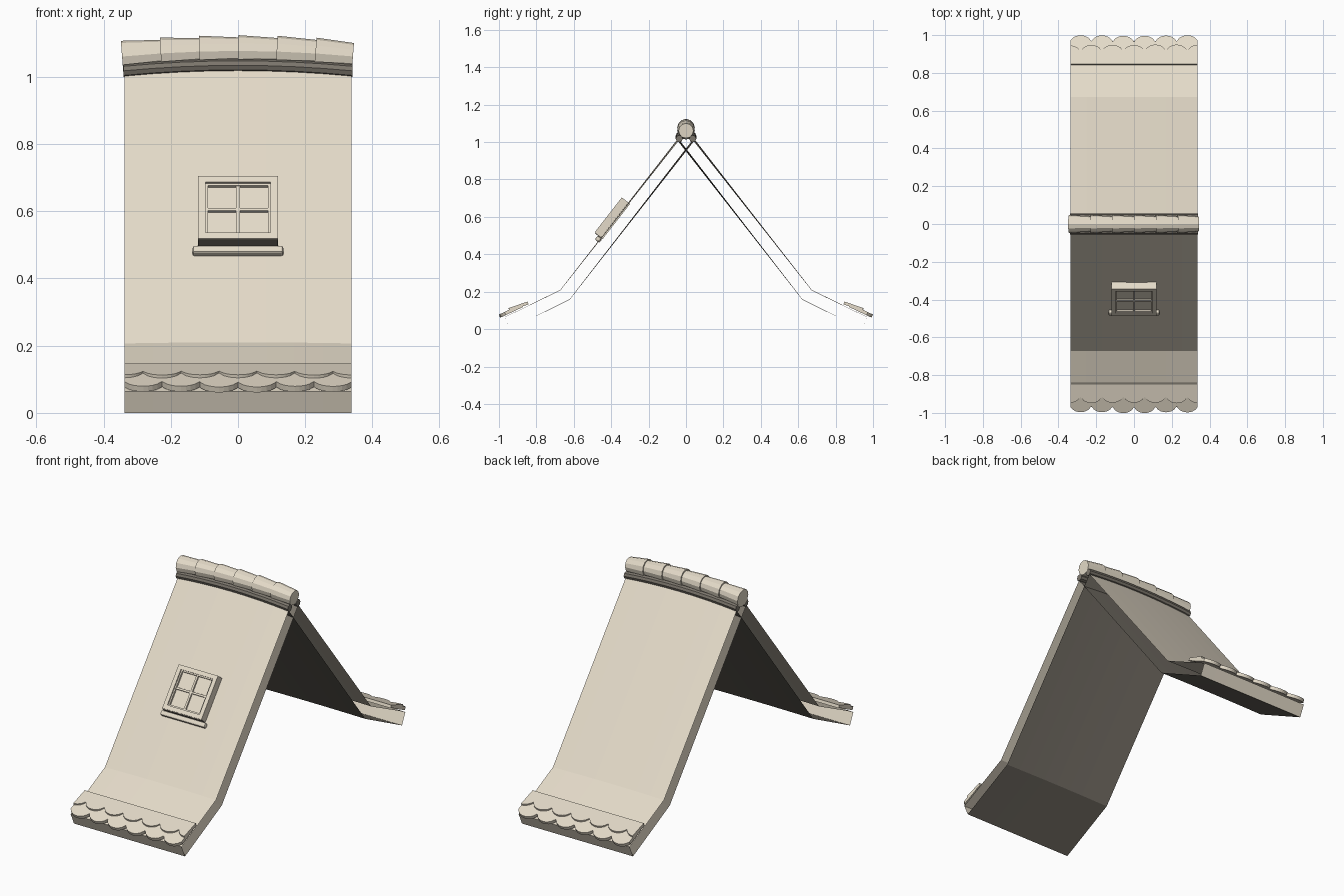
import bpy, bmesh, math, random
from mathutils import Matrix, Vector

if "Cube" in bpy.data.objects:
    bpy.data.objects.remove(bpy.data.objects["Cube"])

random.seed(2)
HW = 0.337                      # half width of the roof section


def material(name, col):
    m = bpy.data.materials.new(name)
    m.diffuse_color = (*col, 1)
    m.use_nodes = True
    m.node_tree.nodes["Principled BSDF"].inputs["Base Color"].default_value = m.diffuse_color
    return m


beige = material("warm beige", (0.78, 0.71, 0.585))
dark = material("dark taupe", (0.20, 0.18, 0.15))


def finish(bm, name, mats=(beige,), recalc=True):
    if recalc:
        bmesh.ops.recalc_face_normals(bm, faces=bm.faces)
    me = bpy.data.meshes.new(name)
    bm.to_mesh(me)
    bm.free()
    for m in mats:
        me.materials.append(m)
    ob = bpy.data.objects.new(name, me)
    bpy.context.collection.objects.link(ob)
    return ob


def sag(x):
    return -0.016 * (x / HW) ** 2


# Roof slope: open-sided folded shell, slightly bowed; dark lining underneath
def slope(name, turn):
    prof = [(0.042, 1.02), (-0.622, 0.16), (-0.94, 0.0),
            (-0.969, 0.064), (-0.672, 0.21), (-0.042, 1.02)]
    bm = bmesh.new()
    n = 8
    cols = []
    for i in range(n + 1):
        x = -HW + 2 * HW * i / n
        cols.append([bm.verts.new(turn @ Vector((x, y, z + sag(x) * z))) for y, z in prof])
    for a, b in zip(cols, cols[1:]):
        for j in range(len(prof) - 1):
            f = bm.faces.new((b[j], b[j + 1], a[j + 1], a[j]))
            f.material_index = 1 if j < 2 else 0
    finish(bm, name, (beige, dark), False)


# Scalloped eave tiles: one course of round-ended plates
def course(name, turn, tip, top, thick, offset):
    w = 0.113
    tip, top = Vector((0, *tip)), Vector((0, *top))
    d = (top - tip).normalized()
    length = (top - tip).length
    up = Vector((0, -d.z, d.y)) * thick
    bm = bmesh.new()
    for k in range(-4, 5):
        c = (k + offset) * w
        x0, x1 = max(c - w / 2, -HW), min(c + w / 2, HW)
        if x1 - x0 < 0.01:
            continue
        jit = random.uniform(-0.003, 0.003)
        pts = []
        for i in range(9):
            x = x0 + (x1 - x0) * i / 8
            u = (x - c) / (w / 2)
            arc = 0.055 * (1 - math.sqrt(1 - 0.85 * u * u))
            pts.append(tip + d * (arc + jit) + Vector((x, 0, 0)))
        for x in (x1, x0):
            pts.append(tip + d * length + Vector((x, 0, 0)))
        lo = [bm.verts.new(turn @ p) for p in pts]
        hi = [bm.verts.new(turn @ (p + up)) for p in pts]
        bm.faces.new(lo[::-1])
        bm.faces.new(hi)
        for i in range(len(pts)):
            j = (i + 1) % len(pts)
            bm.faces.new((lo[i], lo[j], hi[j], hi[i]))
    finish(bm, name)


# Dark rod under the ridge tiles, following the bow
def rail(name, turn):
    bm = bmesh.new()
    n, sides, r = 8, 8, 0.019
    rings = []
    for i in range(n + 1):
        x = -0.34 + 0.68 * i / n
        rings.append([bm.verts.new(turn @ Vector((
            x, -0.036 + r * math.cos(2 * math.pi * j / sides),
            1.034 + sag(x) + r * math.sin(2 * math.pi * j / sides)))) for j in range(sides)])
    for a, b in zip(rings, rings[1:]):
        for j in range(sides):
            k = (j + 1) % sides
            bm.faces.new((a[j], a[k], b[k], b[j]))
    bm.faces.new(rings[0])
    bm.faces.new(rings[-1])
    finish(bm, name, (dark,))


for side, ang in (("front", 0), ("back", math.pi)):
    turn = Matrix.Rotation(ang, 3, 'Z')
    slope(side + "_roof_slope", turn)
    course(side + "_lower_tiles", turn, (-0.991, 0.062), (-0.87, 0.119), 0.018, 0.5)
    course(side + "_upper_tiles", turn, (-0.942, 0.098), (-0.842, 0.132), 0.016, 0.0)
    rail(side + "_ridge_rail", turn)

# Ridge cap: overlapping tapered round tiles
bm = bmesh.new()
for i in range(6):
    x0 = -0.345 + 0.115 * i
    x1 = min(x0 + 0.125, 0.342)
    a = Vector((x0, 0, 1.077 + sag(x0)))
    b = Vector((x1, 0, 1.077 + sag(x1)))
    rot = (b - a).to_track_quat('Z', 'Y').to_matrix().to_4x4()
    bmesh.ops.create_cone(bm, cap_ends=True, segments=12, radius1=0.047, radius2=0.040,
                          depth=(b - a).length,
                          matrix=Matrix.Translation((a + b) / 2) @ rot)
finish(bm, "ridge_tiles")

# Skylight window, built in slope space: x across, s up the slope, n outward
T = Vector((0, 0.614, 0.789))
N = Vector((0, -0.789, 0.614))
SLOPE = Matrix(((1, 0, 0, 0), (0, T.y, N.y, -0.672), (0, T.z, N.z, 0.21), (0, 0, 0, 1)))


def boxes(name, items, bevel=0.0, mat=beige):
    bm = bmesh.new()
    for x0, x1, s0, s1, n0, n1 in items:
        m = Matrix.Translation(((x0 + x1) / 2, (s0 + s1) / 2, (n0 + n1) / 2)) @ \
            Matrix.Diagonal((x1 - x0, s1 - s0, n1 - n0, 1))
        bmesh.ops.create_cube(bm, size=1, matrix=m)
    if bevel:
        bmesh.ops.bevel(bm, geom=bm.edges[:], offset=bevel, segments=2,
                        profile=0.5, affect='EDGES')
    bm.transform(SLOPE)
    finish(bm, name, (mat,))


def ring(x, s0, s1, w, n0, n1):
    return [(-x, -x + w, s0, s1, n0, n1), (x - w, x, s0, s1, n0, n1),
            (-x + w, x - w, s0, s0 + w, n0, n1), (-x + w, x - w, s1 - w, s1, n0, n1)]


boxes("window_frame", ring(0.119, 0.357, 0.592, 0.022, -0.012, 0.044))
boxes("window_sash", ring(0.098, 0.378, 0.571, 0.008, 0.0, 0.037))
boxes("window_bars", [(-0.006, 0.006, 0.38, 0.57, 0.01, 0.035),
                      (-0.092, 0.092, 0.470, 0.481, 0.01, 0.034)], 0.002)
boxes("window_pane", [(-0.098, 0.098, 0.376, 0.573, 0.018, 0.026)])
boxes("window_base_strip", [(-0.117, 0.117, 0.352, 0.358, -0.01, 0.040)], 0, dark)
boxes("window_sill", [(-0.135, 0.135, 0.326, 0.352, -0.010, 0.020)], 0.007)
